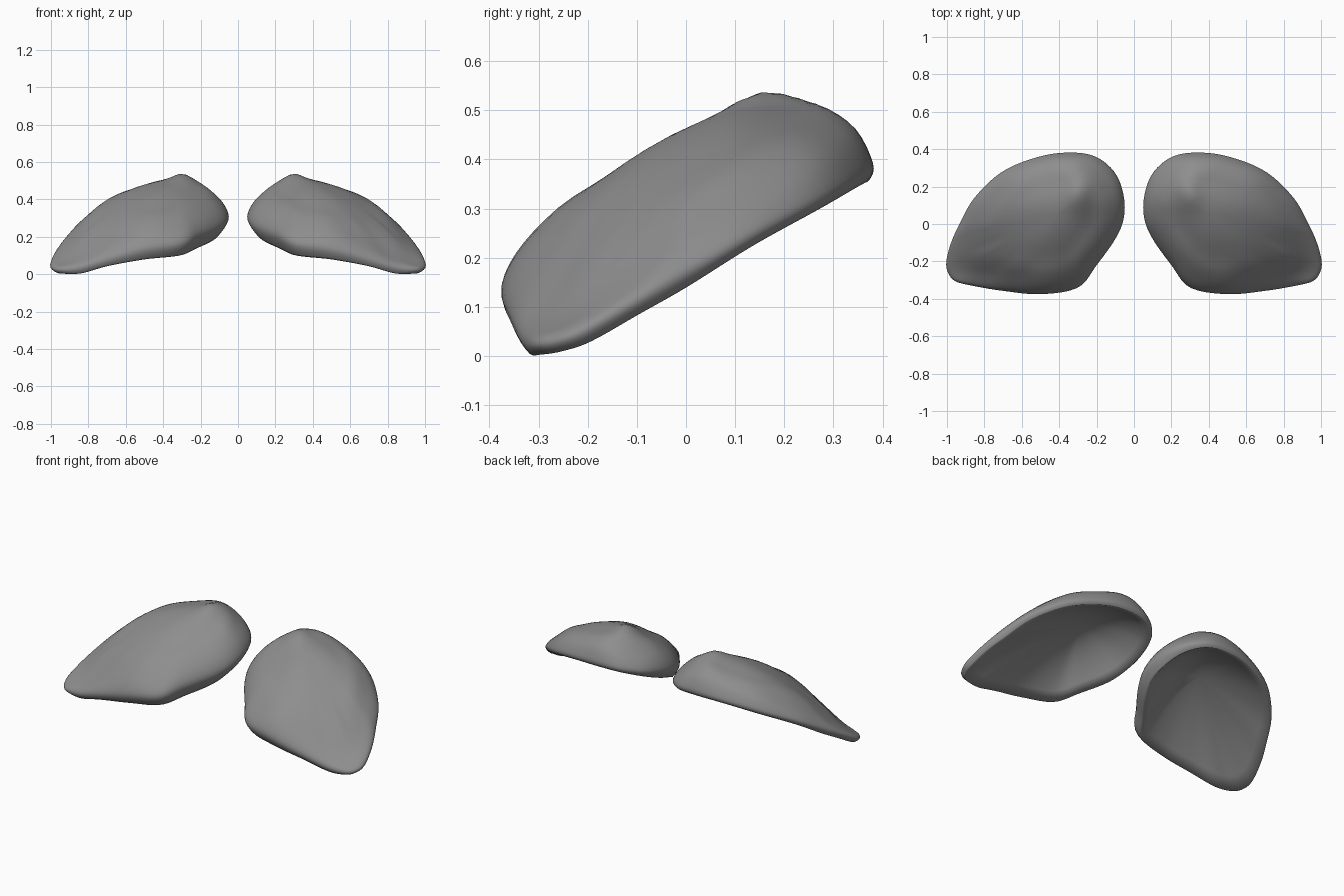
import bpy, bmesh, math
from mathutils import Vector

if "Cube" in bpy.data.objects:
    bpy.data.objects.remove(bpy.data.objects["Cube"])

# Outline stations round one pad: x, y, rim z, z at 85% radius, z at 50% radius
STATIONS = [
    (1.00, -.20, .030, .14, .330), (.975, -.10, .085, .20, .370),
    (.93, .00, .140, .265, .405), (.85, .14, .225, .33, .440),
    (.70, .28, .300, .405, .467), (.50, .36, .345, .450, .490),
    (.33, .38, .355, .475, .515), (.20, .355, .345, .455, .517),
    (.10, .27, .310, .430, .517), (.055, .15, .265, .415, .495),
    (.055, .03, .225, .385, .460), (.10, -.08, .180, .355, .435),
    (.20, -.22, .137, .315, .415), (.30, -.34, .100, .26, .385),
    (.50, -.375, .080, .25, .375), (.70, -.355, .045, .19, .365),
    (.85, -.33, .005, .13, .335), (.95, -.305, .003, .10, .320),
    (.99, -.26, .010, .11, .325),
]
CENTRE = Vector((.42, .05))
TOP_Z = .485
HOLLOW = .14          # depth of the bowl under the rim plane
AROUND, STEPS = 96, 5
SIGMA = .06


def spline(a, b, c, d, t):
    """Catmull-Rom blend between b and c, component by component."""
    return [.5 * (2 * q + (r - p) * t + (2 * p - 5 * q + 4 * r - s) * t * t
                  + (3 * q - p - 3 * r + s) * t ** 3)
            for p, q, r, s in zip(a, b, c, d)]


def station(i):
    n = len(STATIONS)
    u = (i % AROUND) * n / AROUND
    k = int(u)
    return spline(*(STATIONS[(k + j) % n] for j in (-1, 0, 1, 2)), u - k)


def rim_plane(p):
    return .306 * (p.y + .3) - .257 * (p.x - .9)


def radial_profile(i):
    """Section from the crown over the rounded rim to the lip."""
    x, y, zb, z85, z50 = station(i)
    edge = Vector((x, y))
    opp = station(i + AROUND // 2)[4]
    facing = max(0, (edge - CENTRE).normalized().dot(Vector((-.8, -.6))))
    tuck = .03 + .08 * facing
    ze = zb + (.32 + .14 * facing) * (z85 - zb)
    pts = [(-.5, opp), (0, TOP_Z), (.5, z50), (.85, z85),
           (1, ze), (1 - tuck, zb), (.95 - tuck, zb + .01)]
    out = []
    for k in range(1, len(pts) - 2):
        for s in range(STEPS):
            f, z = spline(*pts[k - 1:k + 3], s / STEPS)
            xy = CENTRE.lerp(edge, f)
            out.append([f, Vector((xy.x, xy.y, max(z, 0)))])
    xy = CENTRE.lerp(edge, 1 - tuck)
    out.append([1 - tuck, Vector((xy.x, xy.y, zb))])
    return out[1:]


profiles = [radial_profile(i) for i in range(AROUND)]
TOP_N = 3 * STEPS - 1

# Samples of the top, weighted by area, used to relax the crown
samples = [(p.x, p.y, p.z, f) for prof in profiles[::2]
           for f, p in prof[:TOP_N - 2] if f < .95]


def relaxed(x, y):
    total = acc = 0
    for sx, sy, sz, w in samples:
        d = (sx - x) ** 2 + (sy - y) ** 2
        if d < 9 * SIGMA ** 2:
            g = w * math.exp(-d / (2 * SIGMA ** 2))
            total += g
            acc += g * sz
    return acc / total


def peak(x, y):
    """Raised knuckle near the inner back of the pad."""
    return .033 * math.exp(-((x - .29) / .065) ** 2 - ((y - .17) / .10) ** 2)


crown_z = relaxed(*CENTRE) + peak(*CENTRE)
for prof in profiles:
    for f, p in prof[:TOP_N]:
        k = min(1, max(0, (.75 - f) / .3))
        if k:
            k = k * k * (3 - 2 * k)
            p.z += k * (relaxed(p.x, p.y) - p.z)
        p.z += peak(p.x, p.y)

# Curved shell pad with a hollow underside, mirrored to the other side
bm = bmesh.new()
rows = []
for prof in profiles:
    pts = [p for _, p in prof]
    lip = pts[-1].copy()
    for s in range(1, 9):
        f = 1 - s / 9
        p = Vector((*CENTRE.lerp(lip.xy, f), 0))
        p.z = (rim_plane(p) + HOLLOW * (1 - f * f)
               + f * f * (lip.z - rim_plane(lip)))
        pts.append(p)
    rows.append([bm.verts.new(p) for p in pts])
crown = bm.verts.new((*CENTRE, crown_z))
under = bm.verts.new((*CENTRE, rim_plane(CENTRE) + HOLLOW))
for i in range(AROUND):
    a, b = rows[i], rows[(i + 1) % AROUND]
    bm.faces.new((crown, a[0], b[0]))
    bm.faces.new((under, b[-1], a[-1]))
    for k in range(len(a) - 1):
        bm.faces.new((a[k], a[k + 1], b[k + 1], b[k]))
for f in bm.faces:
    f.smooth = True
mesh = bpy.data.meshes.new("shell_pads")
bm.to_mesh(mesh)
bm.free()
pads = bpy.data.objects.new("shell_pads", mesh)
bpy.context.collection.objects.link(pads)
mirror = pads.modifiers.new("mirror", 'MIRROR')
mirror.use_mirror_merge = False

# Dark grey finish
grey = bpy.data.materials.new("dark_grey")
grey.diffuse_color = (.27, .27, .27, 1)
grey.use_nodes = True
grey.node_tree.nodes["Principled BSDF"].inputs["Base Color"].default_value = grey.diffuse_color
mesh.materials.append(grey)
